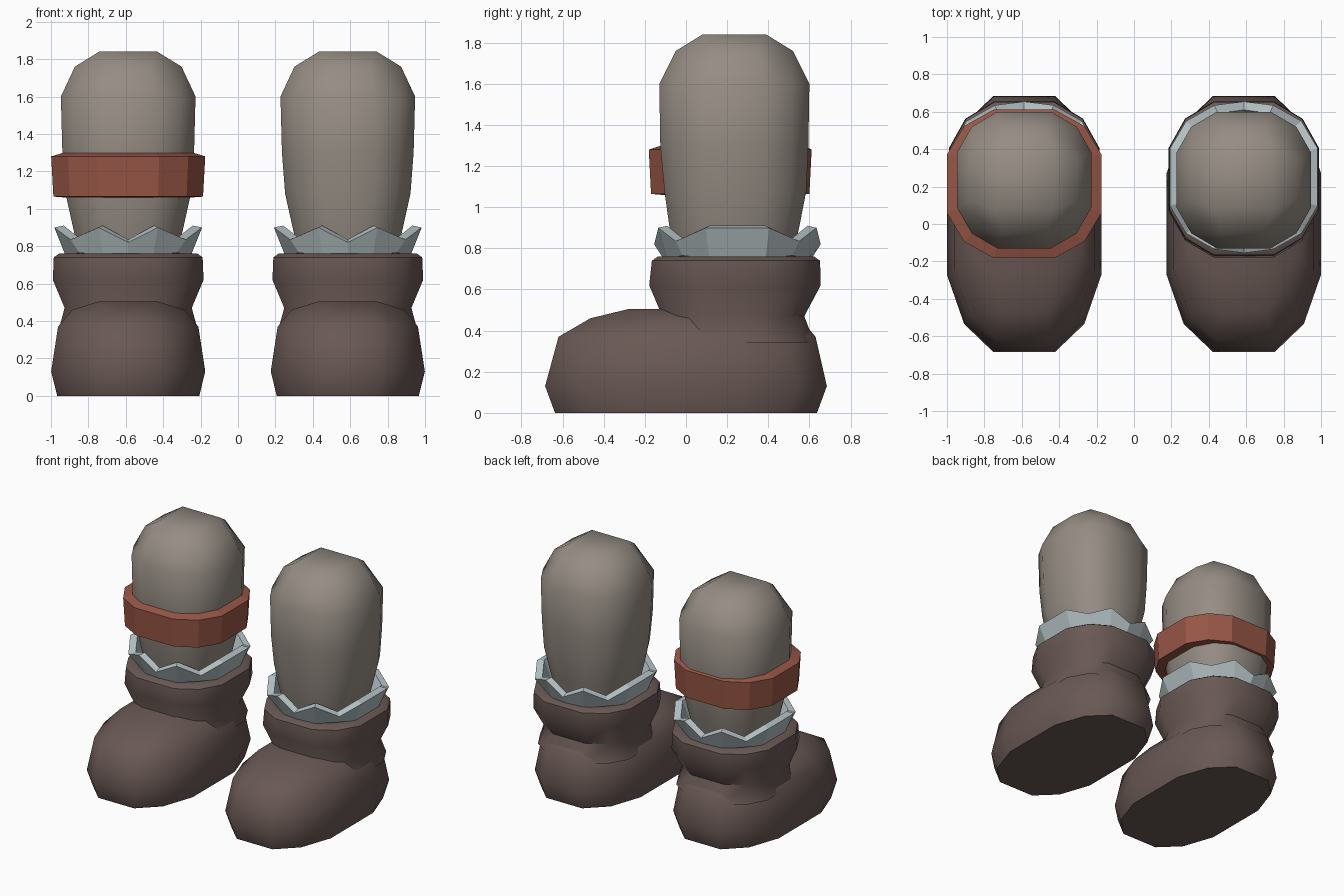
import bpy, bmesh, math

cube = bpy.data.objects.get("Cube")
if cube:
    bpy.data.objects.remove(cube, do_unlink=True)


def material(name, rgb):
    m = bpy.data.materials.new(name)
    m.use_nodes = True
    col = (*rgb, 1)
    m.diffuse_color = col
    m.node_tree.nodes["Principled BSDF"].inputs["Base Color"].default_value = col
    return m


GREY = material("warm grey cloth", (0.305, 0.266, 0.231))
BROWN = material("dark brown leather", (0.141, 0.098, 0.089))
RUST = material("rust band", (0.31, 0.093, 0.061))
PALE = material("pale trim", (0.456, 0.527, 0.546))

# Rounded square section with twelve corners, starting on the +x side
QUAD = [(1, -0.4), (1, 0.4), (0.78, 0.78), (0.4, 1)]
UNIT = QUAD + [(-0.4, 1), (-0.78, 0.78), (-1, 0.4), (-1, -0.4),
               (-0.78, -0.78), (-0.4, -1), (0.4, -1), (0.78, -0.78)]


def ring(z, hx, hy, cy, corner_drop=0):
    return [(x * hx, cy + y * hy, z - (corner_drop if i % 3 == 2 else 0))
            for i, (x, y) in enumerate(UNIT)]


def loft(name, rings, mat, x, top=None, bottom=False, closed=False, smooth=None):
    """Skin a stack of rings; top is (z, hx, hy, cy) of the flat crown patch."""
    bm = bmesh.new()
    rows = [[bm.verts.new(p) for p in r] for r in rings]
    n = len(rows[0])
    pairs = list(zip(rows, rows[1:]))
    if closed:
        pairs.append((rows[-1], rows[0]))
    for a, b in pairs:
        for i in range(n):
            j = (i + 1) % n
            bm.faces.new((a[i], a[j], b[j], b[i]))
    if bottom:
        bm.faces.new(rows[0][::-1])
    if top:
        z, hx, hy, cy = top
        c = [bm.verts.new((sx * hx, cy + sy * hy, z))
             for sx, sy in ((1, -1), (1, 1), (-1, 1), (-1, -1))]
        r = rows[-1]
        bm.faces.new(c)
        for k in range(4):
            s, d = 3 * k, (k + 1) % 4
            bm.faces.new((r[s], r[s + 1], c[d], c[k]))
            bm.faces.new((r[s + 1], r[s + 2], r[(s + 3) % 12], c[d]))
    bmesh.ops.recalc_face_normals(bm, faces=bm.faces)
    me = bpy.data.meshes.new(name)
    bm.to_mesh(me)
    bm.free()
    me.materials.append(mat)
    if smooth:
        me.polygons.foreach_set("use_smooth", [True] * len(me.polygons))
        me.set_sharp_from_angle(angle=math.radians(smooth))
    ob = bpy.data.objects.new(name, me)
    ob.location.x = x
    bpy.context.collection.objects.link(ob)
    return ob


def trim_ring(hx, hy, low, high):
    """Zigzag ring: valleys at the corners and at the middle of front and back."""
    pts = []
    for i, (x, y) in enumerate(UNIT):
        z = low + 0.015 if i % 3 == 2 else high
        pts.append((x * hx, 0.25 + y * hy * 0.95, z))
        if i in (3, 9):
            pts.append((0, 0.25 + y * hy, low))
    return pts


for side, x in (("left", 0.587), ("right", -0.587)):
    # Leg with a rounded crown
    loft(side + "_leg", [
        ring(0.74, 0.26, 0.28, 0.235), ring(0.9, 0.295, 0.315, 0.235),
        ring(1.08, 0.335, 0.345, 0.24), ring(1.3, 0.352, 0.36, 0.235),
        ring(1.6, 0.36, 0.365, 0.235), ring(1.76, 0.285, 0.285, 0.235, 0.05)],
        GREY, x, top=(1.84, 0.155, 0.155, 0.235), smooth=60)

    # Foot of the boot
    loft(side + "_boot_foot", [
        ring(0, 0.38, 0.637, 0), ring(0.13, 0.412, 0.685, 0),
        ring(0.37, 0.375, 0.625, 0.005), ring(0.46, 0.3, 0.51, 0.045, 0.02)],
        BROWN, x, top=(0.505, 0.155, 0.34, 0.06), bottom=True, smooth=55)

    # Flared boot shaft with a rolled rim
    loft(side + "_boot_shaft", [
        ring(0.34, 0.375, 0.39, 0.235), ring(0.47, 0.34, 0.345, 0.23),
        ring(0.62, 0.403, 0.417, 0.238), ring(0.74, 0.398, 0.409, 0.243),
        ring(0.76, 0.37, 0.38, 0.243), ring(0.74, 0.25, 0.26, 0.24)],
        BROWN, x, smooth=45)

    # Jagged trim above the boot
    loft(side + "_boot_trim", [
        trim_ring(0.335, 0.36, 0.75, 0.75), trim_ring(0.395, 0.405, 0.82, 0.9),
        trim_ring(0.345, 0.36, 0.835, 0.91), trim_ring(0.29, 0.31, 0.75, 0.75)],
        PALE, x, closed=True)

# Band around the right leg only
loft("right_leg_band", [
    ring(1.06, 0.335, 0.335, 0.22), ring(1.065, 0.4, 0.385, 0.215),
    ring(1.28, 0.412, 0.396, 0.215), ring(1.3, 0.345, 0.345, 0.225)],
    RUST, -0.587, closed=True)
